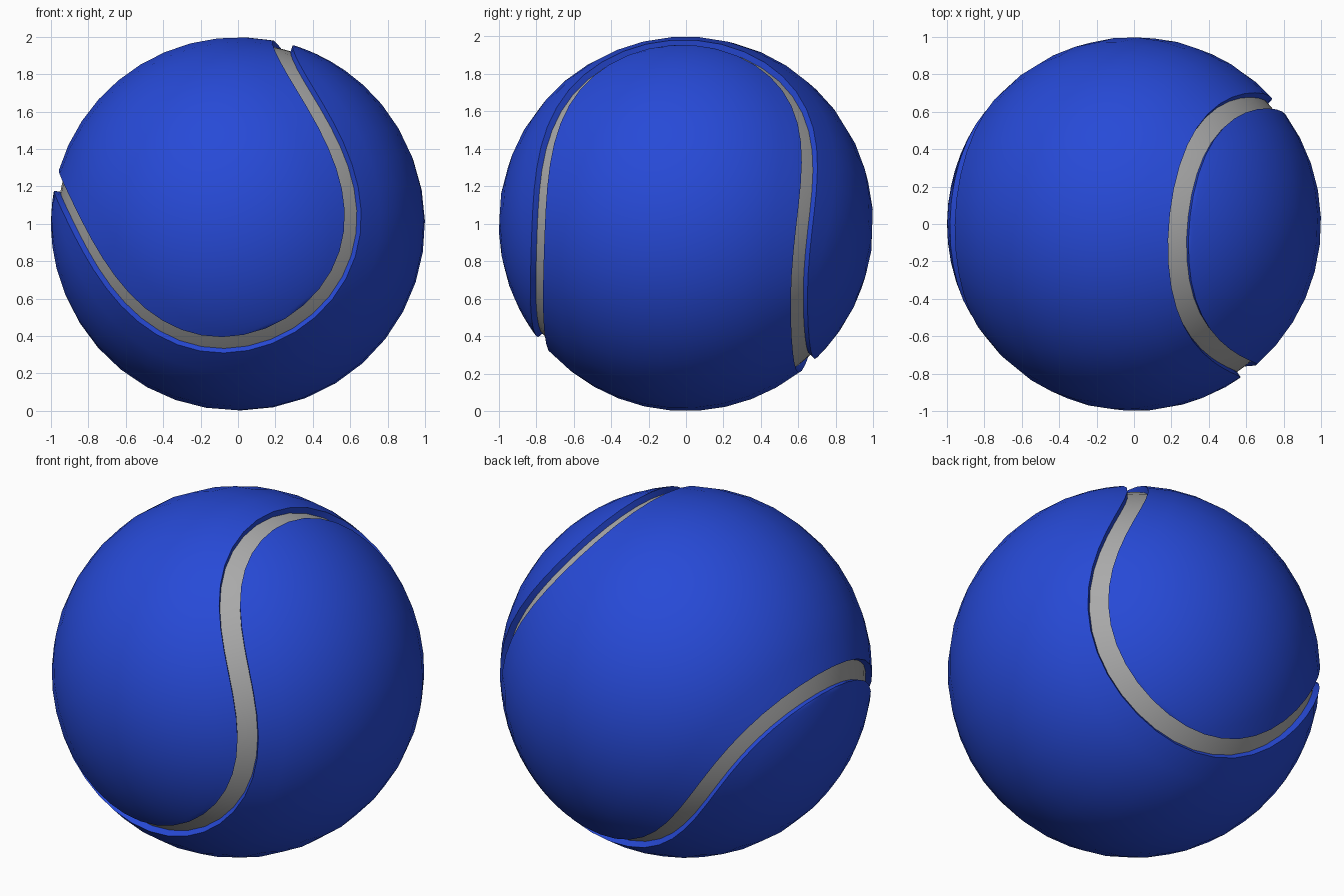
import bpy
import bmesh
from math import sin, cos, pi, radians
from mathutils import Vector

if "Cube" in bpy.data.objects:
    bpy.data.objects.remove(bpy.data.objects["Cube"], do_unlink=True)

STEPS = 72           # samples around the seam
ACROSS = 10          # quads across a panel
HALF_WIDTH = 0.056   # half of the groove width
FLOOR = 0.965        # radius of the groove floor
CENTRE = Vector((0, 0, 1))

# Seam axes: two inflection points of the seam and the neck direction
w = Vector((-0.51, 0.125, 0.851)).normalized()
u = Vector((0.525, -0.74, 0.42))
u = (u - w * u.dot(w)).normalized()
v = w.cross(u)


def material(name, colour):
    mat = bpy.data.materials.new(name)
    mat.use_nodes = True
    mat.diffuse_color = colour
    mat.node_tree.nodes["Principled BSDF"].inputs["Base Color"].default_value = colour
    return mat


blue = material("blue_felt", (0.02, 0.068, 0.68, 1))
grey = material("grey_seam", (0.4, 0.4, 0.4, 1))


def seam(t):
    """Closed seam curve on the unit sphere."""
    a, b, d, c = 0.855, 0.17, -0.025, 0.704
    p = (u * (a * cos(t) + b * cos(3 * t) + d * cos(5 * t))
         + v * (a * sin(t) - b * sin(3 * t) + d * sin(5 * t))
         + w * c * sin(2 * t))
    return p.normalized()


def rim(start, side):
    """Ring of unit vectors beside the seam, on one side of it."""
    ring = []
    for i in range(STEPS):
        t = start + 2 * pi * i / STEPS
        p = seam(t)
        n = p.cross(seam(t + 0.01) - seam(t - 0.01)).normalized()
        ring.append((p + n * side * HALF_WIDTH).normalized())
    return ring


def add_grid(bm, rows):
    """Skin a list of equally long rows of points."""
    verts = [[bm.verts.new(p) for p in row] for row in rows]
    for r0, r1 in zip(verts, verts[1:]):
        for j in range(len(r0) - 1):
            bm.faces.new((r0[j], r0[j + 1], r1[j + 1], r1[j]))


def finish(bm, name, mat):
    bmesh.ops.remove_doubles(bm, verts=bm.verts[:], dist=1e-5)
    bmesh.ops.recalc_face_normals(bm, faces=bm.faces[:])
    if sum(f.normal.dot(f.calc_center_median()) for f in bm.faces) < 0:
        bmesh.ops.reverse_faces(bm, faces=bm.faces[:])
    mesh = bpy.data.meshes.new(name)
    bm.to_mesh(mesh)
    bm.free()
    mesh.materials.append(mat)
    obj = bpy.data.objects.new(name, mesh)
    obj.location = CENTRE
    bpy.context.collection.objects.link(obj)
    bpy.ops.object.select_all(action="DESELECT")
    obj.select_set(True)
    bpy.context.view_layer.objects.active = obj
    bpy.ops.object.shade_smooth_by_angle(angle=radians(35))


# Two interlocking felt panels, each with the groove wall along its edge
for name, start, side in (("front_back_panel", -pi / 4, 1),
                          ("side_panel", pi / 4, -1)):
    ring = rim(start, side)
    bm = bmesh.new()
    rows = []
    for i in range(STEPS // 2 + 1):
        p, q = ring[i], ring[-i]
        rows.append([p.slerp(q, j / ACROSS, p) for j in range(ACROSS + 1)])
    add_grid(bm, rows)
    loop = ring + ring[:1]
    add_grid(bm, [loop, [p * FLOOR for p in loop]])
    finish(bm, name, blue)

# Sunken seam strip between the panels
bm = bmesh.new()
left, right = rim(0, 1), rim(0, -1)
strip = [[p * FLOOR, (p + q).normalized() * FLOOR, q * FLOOR]
         for p, q in zip(left, right)]
add_grid(bm, strip + strip[:1])
finish(bm, "seam_strip", grey)
